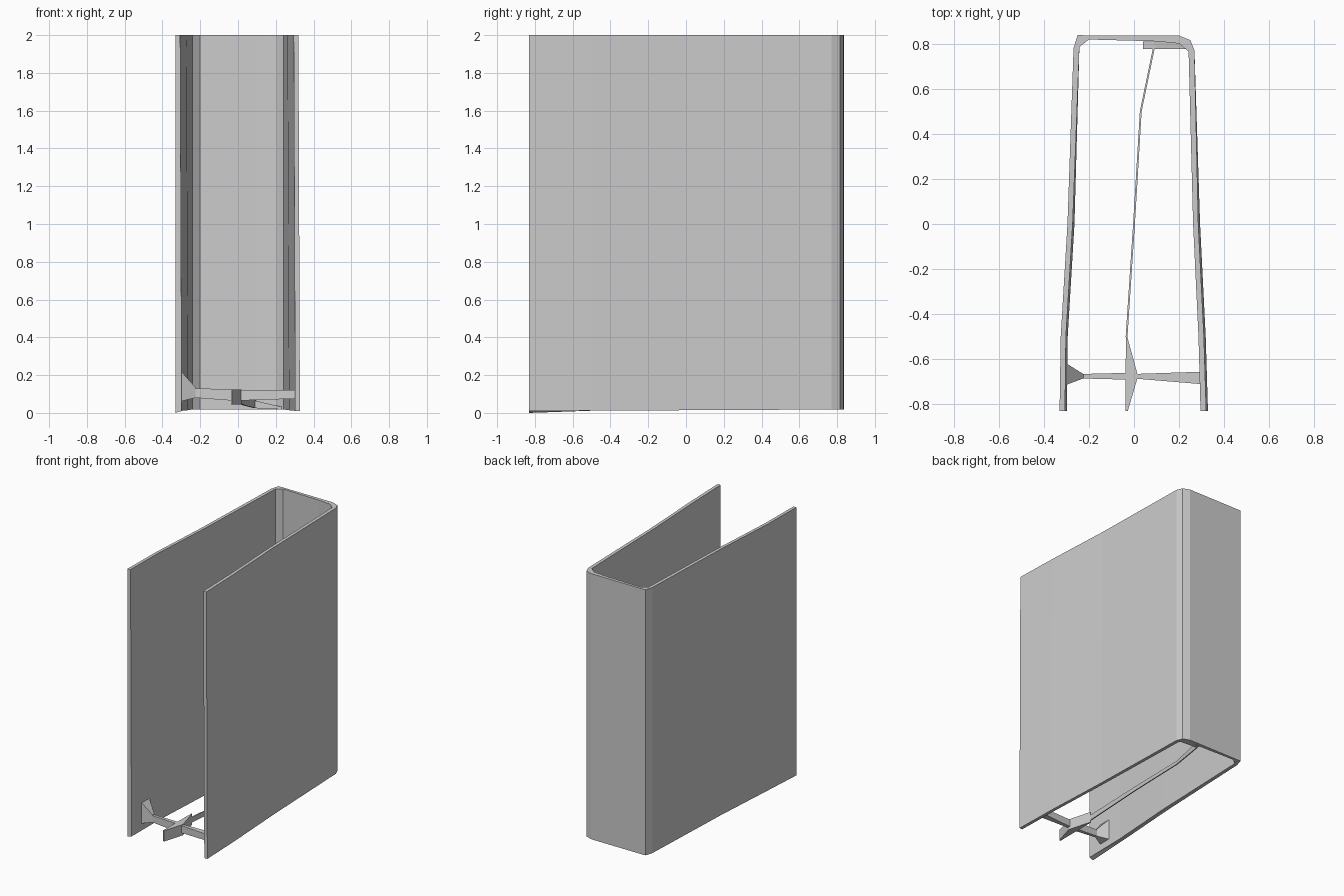
import bpy, bmesh
from mathutils import Vector

if "Cube" in bpy.data.objects:
    bpy.data.objects.remove(bpy.data.objects["Cube"])


def finish(name, bm):
    bmesh.ops.recalc_face_normals(bm, faces=bm.faces)
    me = bpy.data.meshes.new(name)
    bm.to_mesh(me)
    bm.free()
    ob = bpy.data.objects.new(name, me)
    bpy.context.collection.objects.link(ob)
    return ob


def loft(name, sections):
    """Skin equal-length closed sections and cap both ends."""
    bm = bmesh.new()
    rings = [[bm.verts.new(p) for p in s] for s in sections]
    n = len(rings[0])
    for a, b in zip(rings, rings[1:]):
        for i in range(n):
            j = (i + 1) % n
            bm.faces.new((a[i], a[j], b[j], b[i]))
    caps = [bm.faces.new(rings[0]), bm.faces.new(rings[-1])]
    bmesh.ops.triangulate(bm, faces=caps)
    return finish(name, bm)


def rect_x(x, y0, y1, z0, z1):
    return [(x, y0, z0), (x, y1, z0), (x, y1, z1), (x, y0, z1)]


def rect_y(y, x0, x1, z0, z1):
    return [(x0, y, z0), (x1, y, z0), (x1, y, z1), (x0, y, z1)]


# U-shaped cover: outer outline then inner outline, slightly wider at the foot
outer = [(-.33, -.83), (-.325, -.5), (-.295, 0), (-.268, .78), (-.25, .837),
         (.2, .835), (.25, .815), (.268, .77), (.285, 0), (.31, -.5), (.32, -.83)]
inner = [(.295, -.83), (.286, -.5), (.262, 0), (.242, .765), (.2, .8),
         (.1, .81), (-.2, .818), (-.242, .785), (-.272, 0), (-.302, -.5), (-.306, -.83)]
top = [(x, y, 2.0) for x, y in outer + inner]
bottom = []
for k, (x, y) in enumerate(outer + inner):
    dx = 0
    if k >= len(outer) and y < .6:
        dx = .008
    elif x > 0 and y < .6:
        dx = .008
    bottom.append((x + dx, y, .01 + .005 * (y + .83)))
bottom[0] = (-.33, -.83, 0)
loft("cover_shell", [bottom, top])

# Crossbar: flared wall bracket, left arm, right arm
loft("left_bracket", [rect_x(-.305, -.715, -.615, .06, .225),
                      rect_x(-.225, -.685, -.665, .08, .135)])
loft("left_arm", [rect_x(-.23, -.685, -.665, .08, .13),
                  rect_x(-.03, -.69, -.66, .065, .125)])
loft("right_arm", [rect_x(.0, -.685, -.665, .065, .12),
                   rect_x(.3, -.71, -.655, .075, .12)])

# Diamond hub where the crossbar meets the spine rod
hub = [(-.038, -.83), (-.028, -.83), (.018, -.675), (-.03, -.5), (-.036, -.5)]
loft("centre_hub", [[(x, y, z) for x, y in hub] for z in (.045, .125)])

# Thin rod running back to the spine
rod = [(-.5, -.033, .06, .1), (0, 0, .055, .085),
       (.5, .03, .04, .065), (.79, .09, .025, .07)]
loft("floor_rod", [rect_y(y, x - .004, x + .004, a, b) for y, x, a, b in rod])

# Tapered foot against the back wall
foot = [(.04, .07), (.09, .065), (.24, .03), (.24, .018), (.09, .025)]
loft("rear_foot", [[(x, y, z) for x, z in foot] for y in (.775, .81)])
